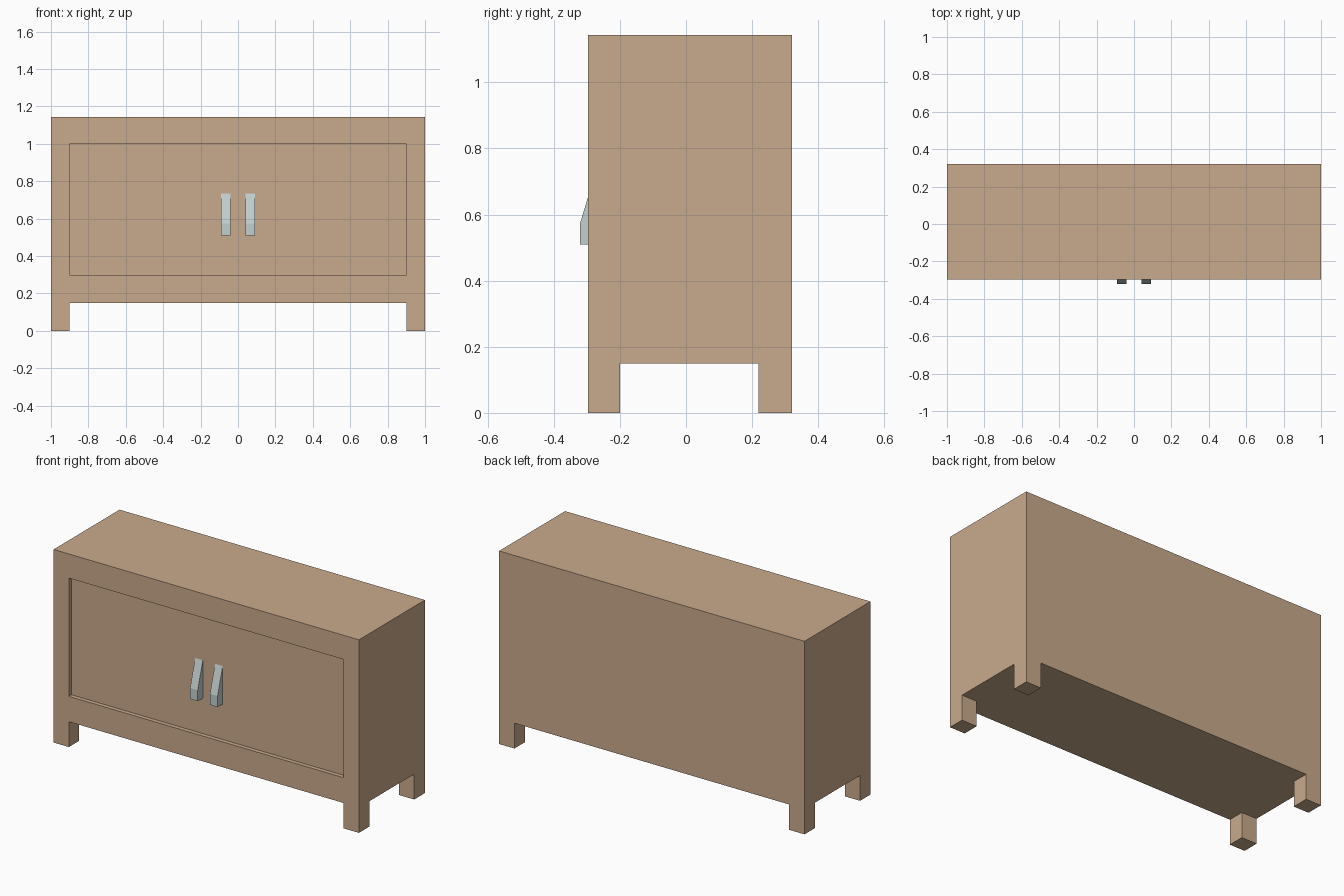
import bpy, bmesh
from mathutils import Vector

if "Cube" in bpy.data.objects:
    bpy.data.objects.remove(bpy.data.objects["Cube"], do_unlink=True)

FRONT, BACK, BOTTOM, TOP = -0.297, 0.32, 0.15, 1.143
LEG_X, LEG_FRONT, LEG_BACK = 0.9, -0.2, 0.22
PANEL_LOW, PANEL_HIGH, PANEL_Y = 0.3, 1.0, -0.272


def material(name, rgb):
    mat = bpy.data.materials.new(name)
    mat.use_nodes = True
    mat.diffuse_color = (*rgb, 1)
    mat.node_tree.nodes["Principled BSDF"].inputs["Base Color"].default_value = (*rgb, 1)
    return mat


def finish(bm, name, mat):
    bmesh.ops.recalc_face_normals(bm, faces=bm.faces)
    mesh = bpy.data.meshes.new(name)
    bm.to_mesh(mesh)
    bm.free()
    mesh.materials.append(mat)
    obj = bpy.data.objects.new(name, mesh)
    bpy.context.collection.objects.link(obj)
    return obj


def cut(bm, axis, value):
    co, no = Vector(), Vector()
    co[axis], no[axis] = value, 1
    bmesh.ops.bisect_plane(bm, geom=bm.verts[:] + bm.edges[:] + bm.faces[:],
                           plane_co=co, plane_no=no)


def extrude(bm, faces, offset):
    geom = bmesh.ops.extrude_face_region(bm, geom=faces)["geom"]
    verts = [g for g in geom if isinstance(g, bmesh.types.BMVert)]
    bmesh.ops.translate(bm, verts=verts, vec=offset)
    bmesh.ops.delete(bm, geom=[f for f in faces if f.is_valid], context="FACES_KEEP_BOUNDARY")


wood = material("light wood", (0.584, 0.402, 0.262))
metal = material("pale metal", (0.55, 0.62, 0.62))

# Cabinet box, divided where the legs and door panel begin
bm = bmesh.new()
bmesh.ops.create_cube(bm, size=1)
bmesh.ops.scale(bm, verts=bm.verts, vec=(2, BACK - FRONT, TOP - BOTTOM))
bmesh.ops.translate(bm, verts=bm.verts, vec=(0, (BACK + FRONT) / 2, (TOP + BOTTOM) / 2))
for axis, value in ((0, -LEG_X), (0, LEG_X), (1, LEG_FRONT), (1, LEG_BACK),
                    (2, PANEL_LOW), (2, PANEL_HIGH)):
    cut(bm, axis, value)
bm.normal_update()

# Corner legs pulled down from the underside
legs, panel = [], []
for f in bm.faces:
    c = f.calc_center_median()
    if f.normal.z < -0.9 and abs(c.x) > LEG_X and not LEG_FRONT < c.y < LEG_BACK:
        legs.append(f)
    elif f.normal.y < -0.9 and abs(c.x) < LEG_X and PANEL_LOW < c.z < PANEL_HIGH:
        panel.append(f)
extrude(bm, legs, (0, 0, -BOTTOM))

# Recessed door panel
extrude(bm, panel, (0, PANEL_Y - FRONT, 0))
bmesh.ops.dissolve_limit(bm, angle_limit=0.01, verts=bm.verts, edges=bm.edges)
finish(bm, "cabinet", wood)

# Pair of wedge-shaped door handles
profile = [(PANEL_Y, 0.51), (-0.32, 0.51), (-0.32, 0.575), (PANEL_Y, 0.735)]
for side, x in (("right", -0.065), ("left", 0.065)):
    bm = bmesh.new()
    face = bm.faces.new([bm.verts.new((x - 0.025, y, z)) for y, z in profile])
    geom = bmesh.ops.extrude_face_region(bm, geom=[face])["geom"]
    bmesh.ops.translate(bm, verts=[g for g in geom if isinstance(g, bmesh.types.BMVert)],
                        vec=(0.05, 0, 0))
    finish(bm, side + "_handle", metal)
